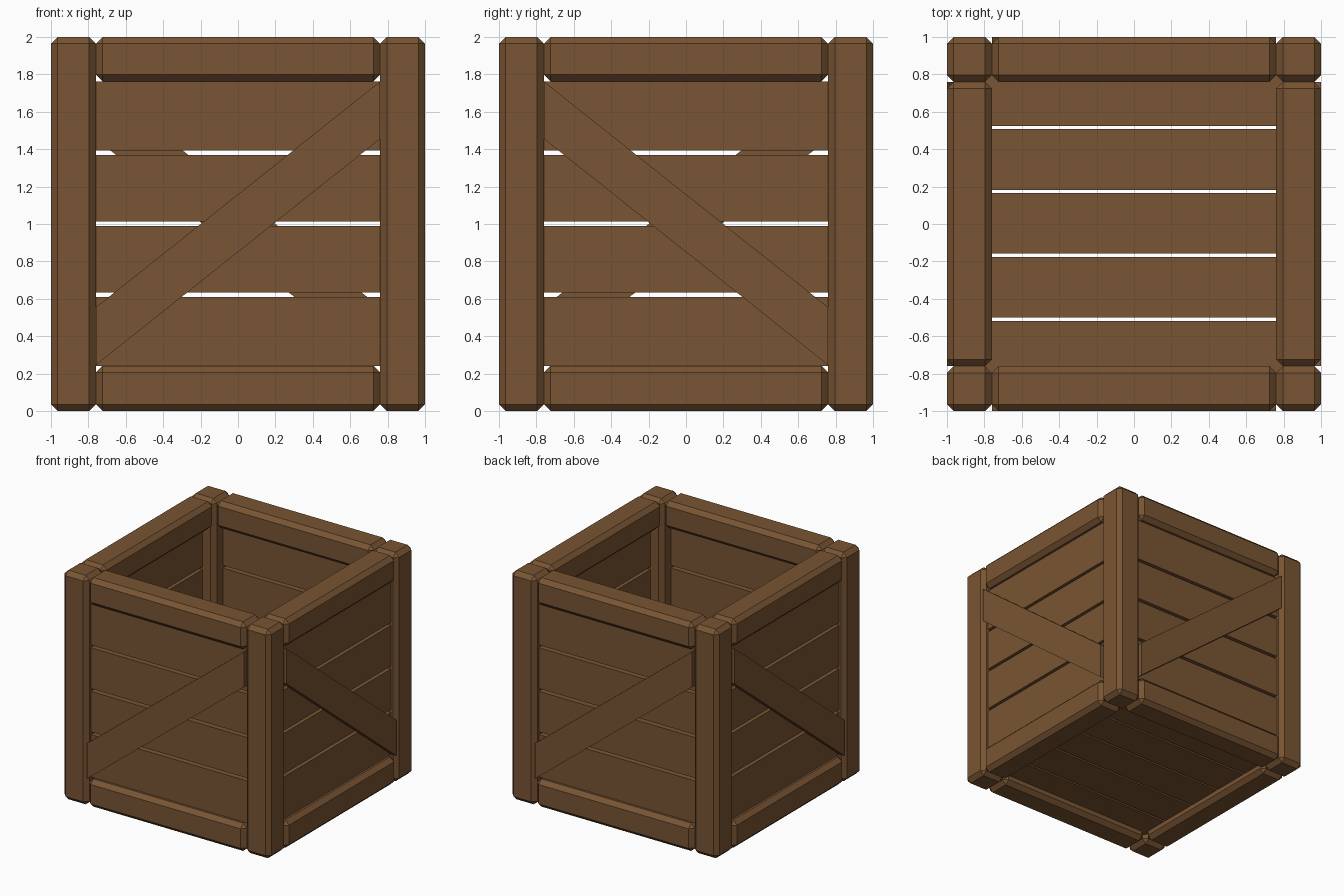
import bpy, bmesh
from mathutils import Matrix, Vector
from math import pi

if "Cube" in bpy.data.objects:
    bpy.data.objects.remove(bpy.data.objects["Cube"])

wood = bpy.data.materials.new("brown_wood")
wood.diffuse_color = (0.191, 0.09, 0.033, 1)
wood.use_nodes = True
wood.node_tree.nodes["Principled BSDF"].inputs["Base Color"].default_value = wood.diffuse_color
CH = 0.036          # chamfer of the frame timbers
IN, OUT = 0.76, 1.0  # inner and outer faces of the frame
ROT = Matrix.Rotation(pi, 4, 'Z')
SWAP = Matrix(((0, -1, 0, 0), (-1, 0, 0, 0), (0, 0, 1, 0), (0, 0, 0, 1)))  # mirror front to right
SIDES = {"front": Matrix.Identity(4), "back": ROT, "right": SWAP, "left": ROT @ SWAP}


def finish(bm, name, mat=Matrix.Identity(4)):
    bmesh.ops.transform(bm, matrix=mat, verts=bm.verts)
    bmesh.ops.recalc_face_normals(bm, faces=bm.faces)
    me = bpy.data.meshes.new(name)
    bm.to_mesh(me)
    bm.free()
    me.materials.append(wood)
    bpy.context.collection.objects.link(bpy.data.objects.new(name, me))


def box(name, lo, hi, chamfer=0, mat=Matrix.Identity(4)):
    lo, hi = Vector(lo), Vector(hi)
    bm = bmesh.new()
    bmesh.ops.create_cube(bm, size=1)
    for v in bm.verts:
        v.co = (lo + hi) / 2 + v.co * (hi - lo)
    if chamfer:
        bmesh.ops.bevel(bm, geom=bm.edges[:], offset=chamfer, segments=1, affect='EDGES')
    finish(bm, name, mat)


# corner posts
for sx in (-1, 1):
    for sy in (-1, 1):
        x, y = sorted((sx * IN, sx * OUT)), sorted((sy * IN, sy * OUT))
        box("corner_post", (x[0], y[0], 0), (x[1], y[1], 2), CH)

for side, mat in SIDES.items():
    # top and bottom rails
    box(side + "_top_rail", (-IN, -OUT, 1.762), (IN, -IN, 2), CH, mat)
    box(side + "_bottom_rail", (-IN, -OUT, 0), (IN, -IN, 0.242), CH, mat)
    # horizontal wall planks
    for z0, z1 in ((0.242, 0.61), (0.635, 0.989), (1.014, 1.37), (1.394, 1.762)):
        box(side + "_plank", (-IN, -0.945, z0), (IN, -0.875, z1), 0, mat)
    # diagonal brace
    bm = bmesh.new()
    f = bm.faces.new([bm.verts.new((x, -1.0, z)) for x, z in
                      ((-IN, 0.245), (IN, 1.455), (IN, 1.762), (-IN, 0.555))])
    r = bmesh.ops.extrude_face_region(bm, geom=[f])
    for v in r["geom"]:
        if isinstance(v, bmesh.types.BMVert):
            v.co.y = -0.944
    finish(bm, side + "_brace", mat)

# floor planks
for i in range(5):
    y = (i - 2) * 0.342 + 0.003
    box("floor_plank", (-0.84, y - 0.162, 0.075), (0.84, y + 0.162, 0.145))
